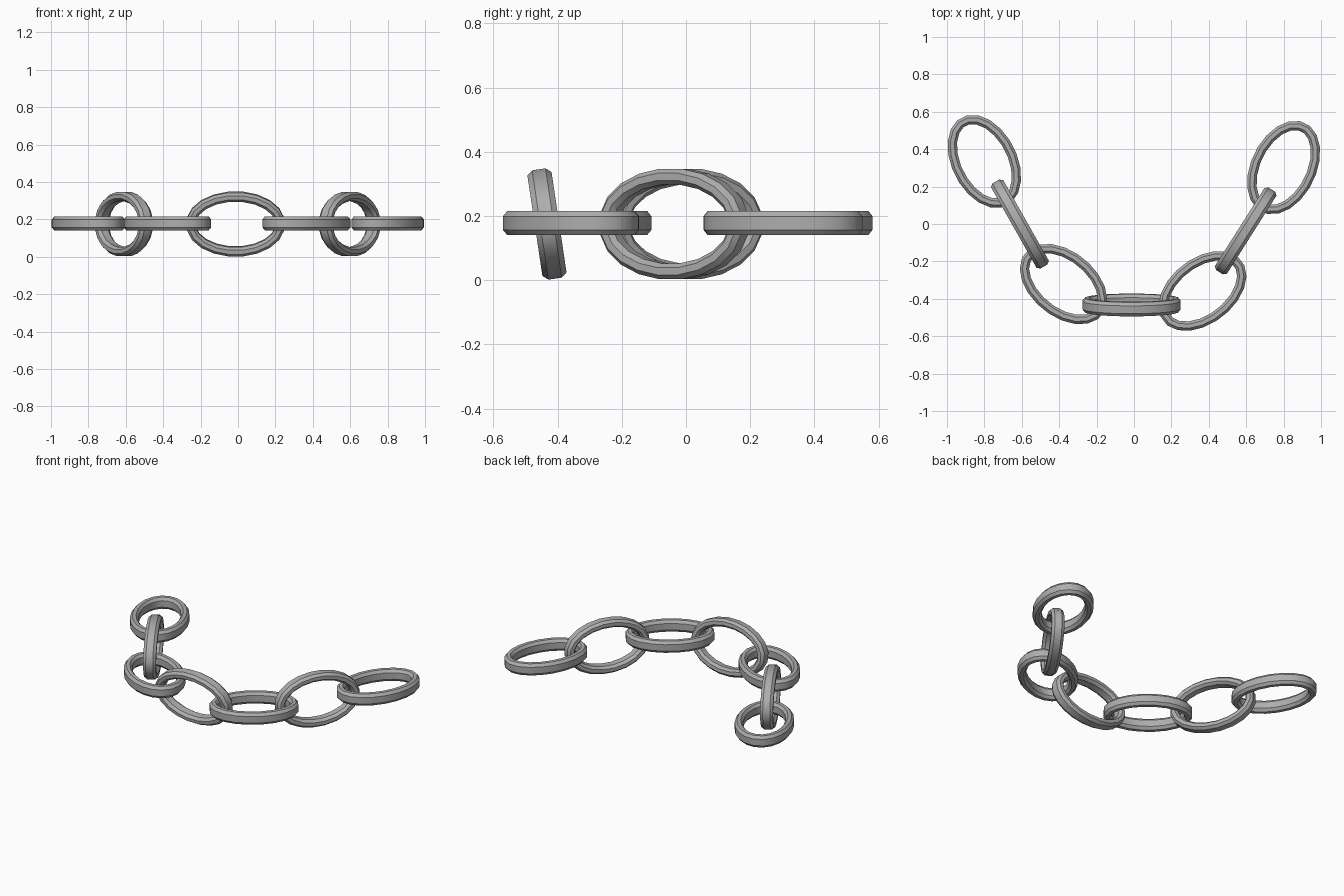
import bpy, bmesh, math
from mathutils import Matrix

old = bpy.data.objects.get("Cube")
if old:
    bpy.data.objects.remove(old, do_unlink=True)

steel = bpy.data.materials.new("grey_steel")
steel.use_nodes = True
GREY = (0.42, 0.42, 0.42, 1)
steel.diffuse_color = GREY
steel.node_tree.nodes["Principled BSDF"].inputs["Base Color"].default_value = GREY

SEGMENTS = 20
HALF_LENGTH, HALF_WIDTH = 0.24, 0.149     # centre line of the oval
# Chamfered bar section: (outward, along the link's axis)
SECTION = [(0.025, -0.021), (0.025, 0.021), (0.011, 0.038), (-0.011, 0.038),
           (-0.025, 0.021), (-0.025, -0.021), (-0.011, -0.038), (0.011, -0.038)]


def make_link_mesh():
    """Sweep the bar section round an oval lying flat."""
    bm = bmesh.new()
    rings = []
    for i in range(SEGMENTS):
        t = math.tau * (i + 0.5) / SEGMENTS
        c, s = math.cos(t), math.sin(t)
        nx, ny = HALF_WIDTH * c, HALF_LENGTH * s
        n = math.hypot(nx, ny)
        rings.append([bm.verts.new((HALF_LENGTH * c + r * nx / n,
                                    HALF_WIDTH * s + r * ny / n, h))
                      for r, h in SECTION])
    k = len(SECTION)
    for i, ring in enumerate(rings):
        nxt = rings[(i + 1) % SEGMENTS]
        for j in range(k):
            bm.faces.new((ring[j], nxt[j], nxt[(j + 1) % k], ring[(j + 1) % k]))
    bmesh.ops.recalc_face_normals(bm, faces=bm.faces)
    mesh = bpy.data.meshes.new("chain_link")
    bm.to_mesh(mesh)
    bm.free()
    mesh.materials.append(steel)
    return mesh


def add_link(name, x, y, yaw, roll):
    """Place one link; roll turns it about its long axis."""
    z = 0.178 if roll == 0 else 0.175
    link = bpy.data.objects.new(name, make_link_mesh())
    bpy.context.collection.objects.link(link)
    link.matrix_world = (Matrix.Translation((x, y, z))
                         @ Matrix.Rotation(math.radians(yaw), 4, 'Z')
                         @ Matrix.Rotation(math.radians(roll), 4, 'X'))
    bpy.ops.object.select_all(action='DESELECT')
    link.select_set(True)
    bpy.context.view_layer.objects.active = link
    bpy.ops.object.shade_smooth_by_angle(angle=math.radians(30))


# Flat and upright links alternate along the chain
add_link("right_end_link", -0.80, 0.335, 117, 0)
add_link("right_upright_link", -0.61, 0.0, -60.5, 90)
add_link("right_flat_link", -0.377, -0.321, -39, 0)
add_link("middle_link", -0.013, -0.433, 0, 98.5)
add_link("left_flat_link", 0.366, -0.358, 38, 0)
add_link("left_upright_link", 0.597, -0.037, 57.6, 90)
add_link("left_end_link", 0.80, 0.302, 64, 0)
